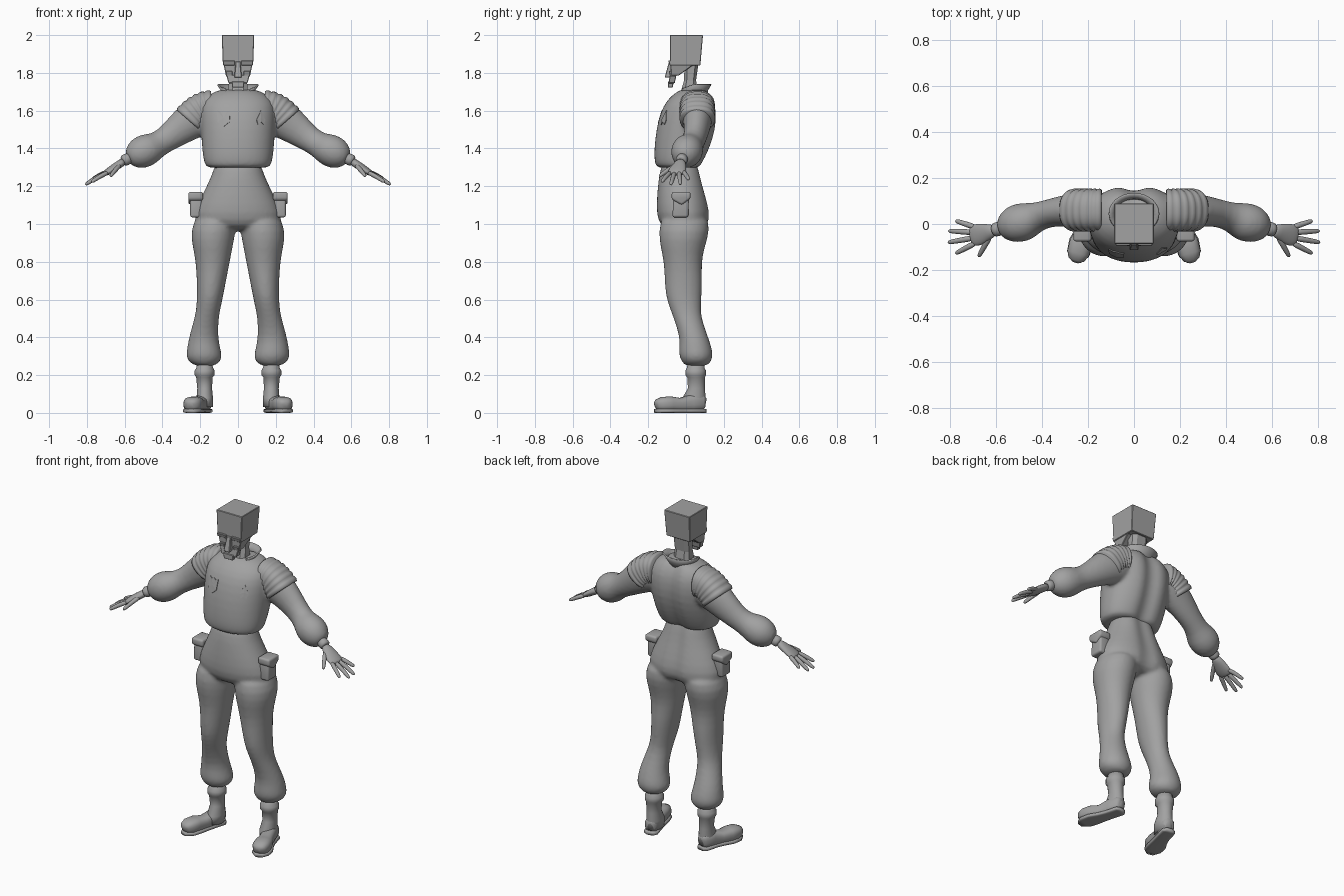
import bpy, bmesh, math
from mathutils import Vector

cube = bpy.data.objects.get("Cube")
if cube:
    bpy.data.objects.remove(cube, do_unlink=True)

grey = bpy.data.materials.new("plain_grey")
grey.use_nodes = True
grey.diffuse_color = (0.36, 0.36, 0.36, 1)
grey.node_tree.nodes["Principled BSDF"].inputs["Base Color"].default_value = (0.36, 0.36, 0.36, 1)


def finish(bm, name, smooth=True):
    """Turn a bmesh into a named object."""
    bmesh.ops.recalc_face_normals(bm, faces=bm.faces[:])
    for f in bm.faces:
        f.smooth = smooth
    me = bpy.data.meshes.new(name)
    bm.to_mesh(me)
    bm.free()
    me.materials.append(grey)
    ob = bpy.data.objects.new(name, me)
    bpy.context.collection.objects.link(ob)
    return ob


def mod(ob, kind, **settings):
    m = ob.modifiers.new(kind.title(), kind)
    for key, value in settings.items():
        setattr(m, key, value)


def skin(bm, loops):
    """Bridge a list of point loops and cap both ends."""
    rows = [[bm.verts.new(p) for p in loop] for loop in loops]
    n = len(rows[0])
    for a, b in zip(rows, rows[1:]):
        for i in range(n):
            j = (i + 1) % n
            bm.faces.new((a[i], a[j], b[j], b[i]))
    bm.faces.new(rows[0][::-1])
    bm.faces.new(rows[-1])


def unit_ring(n, p):
    """Superellipse points; p above 2 gets squarer."""
    pts = []
    for i in range(n):
        a = math.tau * (i + 0.5) / n
        c, s = math.cos(a), math.sin(a)
        pts.append((math.copysign(abs(c) ** (2 / p), c), math.copysign(abs(s) ** (2 / p), s)))
    return pts


def stack(bm, rings, s=1, n=40, p=2.0, groove=0.0):
    """Loft level rings given as z, x min, x max, y min, y max."""
    loops = []
    for z, x0, x1, y0, y1 in rings:
        loop = []
        for u, v in unit_ring(n, p):
            x, y = (x0 + x1) / 2 + u * (x1 - x0) / 2, (y0 + y1) / 2 + v * (y1 - y0) / 2
            if v > 0:
                y -= groove * math.exp(-(x / 0.04) ** 2)
            loop.append((s * x, y, z))
        loops.append(loop)
    skin(bm, loops)


def tube(bm, pts, s=1, n=16, p=2.0):
    """Loft along a path of x, y, z, half width, half height."""
    loops = []
    for i, (x, y, z, w, h) in enumerate(pts):
        t = Vector(pts[min(i + 1, len(pts) - 1)][:3]) - Vector(pts[max(i - 1, 0)][:3])
        side = t.cross(Vector((0, 0, 1))).normalized()
        up = side.cross(t).normalized()
        ring = [Vector((x, y, z)) + side * u * w + up * v * h for u, v in unit_ring(n, p)]
        loops.append([(s * q.x, q.y, q.z) for q in ring])
    skin(bm, loops)


def fuse(ob, voxel):
    mod(ob, "SUBSURF", levels=1, render_levels=1)
    mod(ob, "REMESH", mode="VOXEL", voxel_size=voxel, use_smooth_shade=True)
    mod(ob, "SMOOTH", factor=0.5, iterations=6)


def sym(z, w, y0, y1):
    return (z, -w, w, y0, y1)


# Shirt: torso with full sleeves gathered at the cuffs
bm = bmesh.new()
stack(bm, [sym(1.295, .15, -.14, .07), sym(1.305, .172, -.16, .085), sym(1.34, .183, -.168, .105),
           sym(1.4, .19, -.168, .135), sym(1.5, .197, -.158, .168), sym(1.6, .2, -.133, .172),
           sym(1.66, .185, -.098, .155), sym(1.7, .13, -.05, .13), sym(1.715, .08, -.02, .11)],
      p=2.2, groove=0.032)
for s in (1, -1):
    tube(bm, [(.1, .055, 1.59, .08, .1), (.2, .06, 1.58, .085, .112), (.28, .06, 1.525, .072, .095),
              (.36, .05, 1.462, .06, .072), (.425, .03, 1.42, .062, .064), (.465, .012, 1.4, .085, .086),
              (.52, 0, 1.375, .085, .088), (.555, -.012, 1.357, .066, .068),
              (.585, -.02, 1.343, .035, .036)], s, n=24)
shirt = finish(bm, "shirt")
fuse(shirt, 0.01)

# Trousers: pelvis and two baggy legs
bm = bmesh.new()
stack(bm, [sym(1.36, .11, -.11, .06), sym(1.28, .13, -.14, .08), sym(1.2, .165, -.149, .097),
           sym(1.1, .217, -.157, .125), sym(1.02, .24, -.152, .137), sym(.96, .19, -.11, .1)],
      p=2.1, groove=0.02)
leg = [(1.06, .005, .22, -.13, .12), (.96, .012, .253, -.146, .126), (.88, .028, .24, -.136, .1),
       (.8, .043, .224, -.117, .082), (.7, .063, .218, -.113, .087), (.62, .078, .217, -.108, .082),
       (.55, .093, .221, -.085, .079), (.5, .103, .231, -.065, .082), (.4, .106, .26, -.032, .118),
       (.34, .093, .27, -.037, .138), (.3, .083, .275, -.037, .144), (.27, .093, .262, -.022, .132),
       (.245, .13, .22, 0, .11)]
for s in (1, -1):
    stack(bm, leg, s, n=28)
fuse(finish(bm, "trousers"), 0.01)

# Ribbed shoulder pads following the arm
bm = bmesh.new()
pad, ribs = [], 6
for i in range(ribs * 4 + 1):
    t = i / (ribs * 4)
    swell = 0.006 * abs(math.sin(math.pi * t * ribs))
    pad.append((.14 + .12 * t, .06, 1.617 - .07 * t * t, .088 + swell, .086 + swell))
tube(bm, pad, n=32, p=2.4)
mod(finish(bm, "shoulder_pads"), "MIRROR", use_mirror_merge=False)

# Open flared collar
bm = bmesh.new()
rows = []
for i in range(25):
    a = math.radians(-50 + 280 * i / 24)
    front = max(0, -math.sin(a))
    rows.append([bm.verts.new((math.cos(a) * r, .045 + math.sin(a) * r * .8, z - .03 * front))
                 for r, z in ((.075, 1.675), (.08, 1.71), (.104, 1.742))])
for a, b in zip(rows, rows[1:]):
    for k in range(2):
        bm.faces.new((a[k], b[k], b[k + 1], a[k + 1]))
mod(finish(bm, "collar"), "SOLIDIFY", thickness=0.008)

# Hands: wrist, flat palm, four fingers and a thumb
bm = bmesh.new()
tube(bm, [(.56, -.015, 1.357, .03, .03), (.6, -.024, 1.337, .033, .033), (.612, -.027, 1.33, .028, .028)])
tube(bm, [(.6, -.026, 1.335, .024, .022), (.635, -.034, 1.312, .036, .021), (.67, -.046, 1.288, .049, .02),
          (.7, -.05, 1.27, .048, .016), (.712, -.052, 1.263, .036, .011)])
fingers = [(.695, -.012, 1.275, .775, .014, 1.235), (.705, -.036, 1.27, .806, -.03, 1.21),
           (.705, -.062, 1.267, .808, -.08, 1.208), (.695, -.086, 1.27, .775, -.128, 1.222),
           (.628, -.058, 1.308, .675, -.142, 1.252)]
for x0, y0, z0, x1, y1, z1 in fingers:
    a, b = Vector((x0, y0, z0)), Vector((x1, y1, z1))
    path = []
    for t, r in ((-.1, .011), (.2, .0135), (.5, .012), (.85, .011), (.97, .008), (1, .003)):
        q = a.lerp(b, t)
        path.append((q.x, q.y, q.z + .012 * t * (1 - t), r, r))
    tube(bm, path, n=10)
hands = finish(bm, "hands")
mod(hands, "SUBSURF", levels=1, render_levels=1)
mod(hands, "MIRROR", use_mirror_merge=False)

# Boots: shaft with a rolled top, turned-out foot and sole
bm = bmesh.new()
stack(bm, [(.27, .14, .215, .01, .095), (.235, .13, .222, .003, .1), (.225, .124, .23, -.004, .106),
           (.2, .124, .23, -.004, .106), (.188, .134, .222, .006, .1), (.13, .137, .216, .01, .1),
           (.08, .132, .22, -.02, .105), (.03, .132, .22, -.02, .105)], n=20)
tube(bm, [(.172, .1, .05, .025, .03), (.175, .085, .053, .037, .044), (.19, .03, .053, .04, .046),
          (.21, -.03, .043, .041, .036), (.23, -.08, .047, .05, .04), (.242, -.125, .046, .049, .039),
          (.25, -.152, .042, .036, .03), (.253, -.162, .038, .018, .018)], n=20, p=2.6)
tube(bm, [(.172, .104, .011, .025, .011), (.175, .088, .011, .041, .011), (.195, .015, .011, .04, .011),
          (.21, -.03, .011, .044, .011), (.23, -.08, .011, .054, .011), (.243, -.13, .011, .05, .011),
          (.252, -.163, .011, .022, .011)], n=12, p=5)
mod(finish(bm, "boots"), "MIRROR", use_mirror_merge=False)


def prism(bm, outline, x0, x1):
    """Extrude a y-z outline sideways."""
    skin(bm, [[(x, y, z) for y, z in outline] for x in (x0, x1)])


# Hip pockets with pointed flaps
bm = bmesh.new()
prism(bm, [(-.072, 1.035), (.012, 1.035), (.016, 1.155), (-.066, 1.155)], .19, .253)
prism(bm, [(-.076, 1.17), (.024, 1.17), (.024, 1.135), (-.022, 1.1), (-.076, 1.13)], .185, .263)
pockets = finish(bm, "hip_pockets")
mod(pockets, "BEVEL", width=0.012, segments=3)
mod(pockets, "MIRROR", use_mirror_merge=False)

# Plain chest patches wrapped onto the shirt
shield = [(-.11, 1.6), (-.09, 1.593), (-.075, 1.6), (-.058, 1.593), (-.042, 1.6), (-.044, 1.54), (-.075, 1.515), (-.107, 1.54)]
badge = [(.12, 1.6), (.143, 1.55), (.135, 1.525), (.12, 1.54), (.105, 1.525), (.097, 1.55)]
for name, outline in (("shield_patch", shield), ("small_badge", badge)):
    bm = bmesh.new()
    edge = [bm.verts.new((x, -.3, z)) for x, z in outline]
    mid = bm.verts.new((sum(x for x, z in outline) / len(outline), -.3, 1.56))
    for i, v in enumerate(edge):
        bm.faces.new((v, edge[i - 1], mid))
    patch = finish(bm, name, False)
    mod(patch, "SHRINKWRAP", target=shirt, wrap_method="PROJECT", use_project_y=True)
    mod(patch, "SOLIDIFY", thickness=0.009, offset=0)


def block(bm, top, bottom):
    """Four-sided tapered block from two level rings."""
    loops = []
    for z, w, y0, y1 in (top, bottom):
        loops.append([(-w, y0, z), (w, y0, z), (w, y1, z), (-w, y1, z)])
    skin(bm, loops)


# Blocky head: cranium, face, jaw, nose, brows and cheeks
bm = bmesh.new()
block(bm, (2.0, .086, -.086, .09), (1.84, .08, -.084, .076))
block(bm, (1.85, .077, -.082, .05), (1.785, .064, -.08, -.04))
block(bm, (1.79, .062, -.086, -.05), (1.745, .05, -.092, -.06))
block(bm, (1.755, .034, -.095, -.065), (1.722, .03, -.096, -.07))
block(bm, (1.86, .012, -.09, -.07), (1.775, .02, -.113, -.075))
for s in (1, -1):
    for z0, z1, x0, x1, y in ((1.865, 1.84, .016, .08, -.094), (1.81, 1.78, .03, .064, -.092)):
        skin(bm, [[(s * x0, yy, z), (s * x1, yy, z), (s * x1, -.06, z), (s * x0, -.06, z)]
                  for z, yy in ((z0, y), (z1, y + .008))])
mod(finish(bm, "head", False), "BEVEL", width=0.003, segments=1)

# Faceted neck
bm = bmesh.new()
stack(bm, [sym(1.66, .062, -.045, .075), sym(1.7, .055, -.03, .065), sym(1.76, .05, -.012, .055),
           sym(1.85, .054, -.01, .068)], n=8, p=3)
finish(bm, "neck", False)
